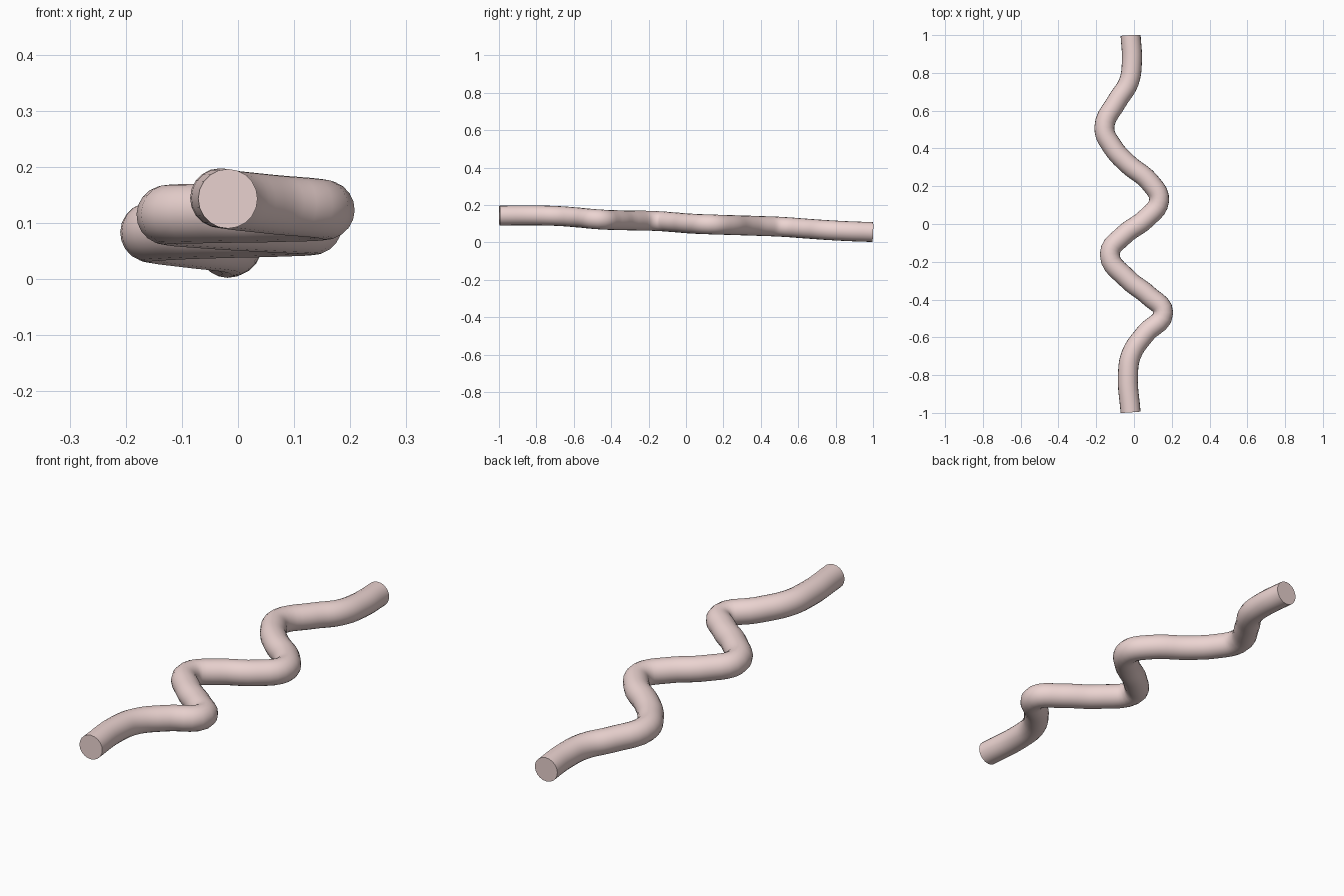
import bpy
import math

if "Cube" in bpy.data.objects:
    bpy.data.objects.remove(bpy.data.objects["Cube"])

# Centre line of the wavy tube, front to back (x, y, z)
path = [
    (-0.018, -0.997, 0.143), (-0.032, -0.80, 0.144), (-0.014, -0.69, 0.141),
    (0.06, -0.58, 0.133), (0.155, -0.47, 0.123), (0.078, -0.38, 0.119),
    (-0.035, -0.29, 0.117), (-0.128, -0.16, 0.114), (-0.055, -0.06, 0.107),
    (0.065, 0.03, 0.100), (0.133, 0.125, 0.096), (0.085, 0.22, 0.093),
    (-0.035, 0.32, 0.090), (-0.115, 0.41, 0.087), (-0.157, 0.51, 0.083),
    (-0.09, 0.65, 0.073), (-0.028, 0.75, 0.066), (-0.011, 0.86, 0.060),
    (-0.018, 0.998, 0.055),
]

curve = bpy.data.curves.new("wavy_tube", "CURVE")
curve.dimensions = "3D"
curve.resolution_u = 5
curve.bevel_depth = 0.053
curve.bevel_resolution = 8
curve.use_fill_caps = True
spline = curve.splines.new("BEZIER")
spline.bezier_points.add(len(path) - 1)
for point, co in zip(spline.bezier_points, path):
    point.co = co
    point.handle_left_type = point.handle_right_type = "AUTO"

tube = bpy.data.objects.new("wavy_tube", curve)
bpy.context.collection.objects.link(tube)
bpy.context.view_layer.objects.active = tube
tube.select_set(True)
bpy.ops.object.convert(target="MESH")
tube = bpy.context.object
bpy.ops.object.shade_smooth_by_angle(angle=math.radians(40))

# Pale pink surface
mat = bpy.data.materials.new("pale_pink")
mat.diffuse_color = (0.84, 0.66, 0.64, 1)
mat.use_nodes = True
mat.node_tree.nodes["Principled BSDF"].inputs["Base Color"].default_value = mat.diffuse_color
tube.data.materials.clear()
tube.data.materials.append(mat)
